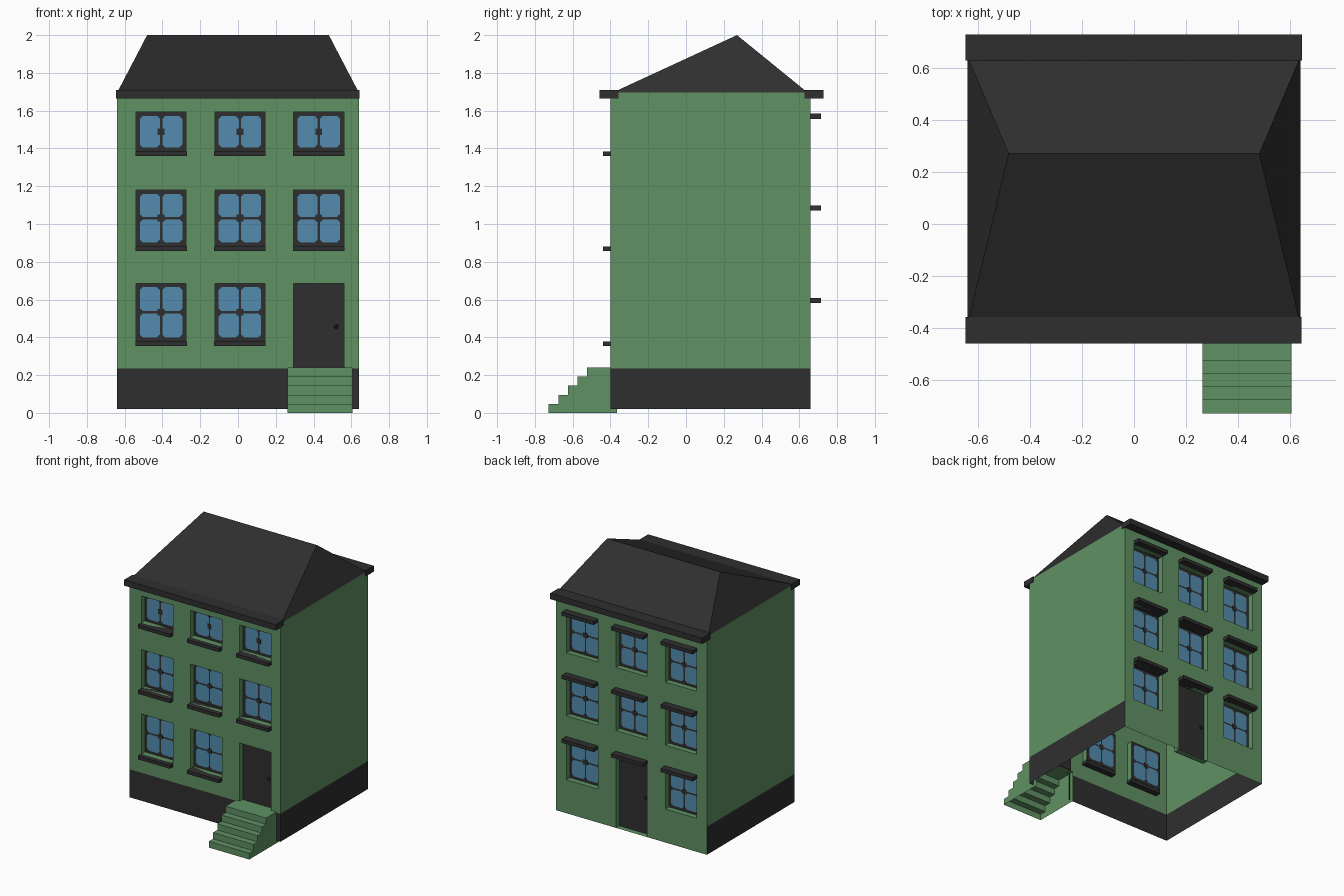
import bpy, bmesh
from mathutils import Vector

if "Cube" in bpy.data.objects:
    bpy.data.objects.remove(bpy.data.objects["Cube"])


def material(name, rgb):
    m = bpy.data.materials.new(name)
    m.diffuse_color = (*rgb, 1)
    m.use_nodes = True
    m.node_tree.nodes["Principled BSDF"].inputs["Base Color"].default_value = m.diffuse_color
    return m


GREEN = material("green_plaster", (0.115, 0.285, 0.125))
DARK = material("charcoal", (0.028, 0.028, 0.028))
BLUE = material("blue_glass", (0.088, 0.26, 0.43))


def finish(bm, name, mat):
    me = bpy.data.meshes.new(name)
    bm.to_mesh(me)
    bm.free()
    me.materials.append(mat)
    ob = bpy.data.objects.new(name, me)
    bpy.context.collection.objects.link(ob)
    return ob


def face(bm, pts, toward):
    """Add a flat face whose normal points toward the given point."""
    f = bm.faces.new([bm.verts.new(p) for p in pts])
    f.normal_update()
    if f.normal.dot(Vector(toward) - f.calc_center_median()) < 0:
        f.normal_flip()


def add_box(bm, x0, x1, y0, y1, z0, z1):
    vs = bmesh.ops.create_cube(bm, size=1)["verts"]
    for v in vs:
        v.co = ((x0 + x1) / 2 + v.co.x * (x1 - x0),
                (y0 + y1) / 2 + v.co.y * (y1 - y0),
                (z0 + z1) / 2 + v.co.z * (z1 - z0))


def box(name, mat, *dims):
    bm = bmesh.new()
    add_box(bm, *dims)
    return finish(bm, name, mat)


HW, YF, YB = 0.64, -0.40, 0.66          # half width, front wall, back wall
Z0, ZB, ZT = 0.02, 0.235, 1.695         # ground, top of base, top of wall
COLS = (-0.407, 0.01, 0.427)
REC, HALF = 0.045, 0.133                # opening recess and half width


def wall(name, y, s, z0, holes):
    """Wall sheet on a grid with openings left out and recessed reveals added."""
    bm = bmesh.new()
    xs = sorted({-HW, HW} | {h[0] for h in holes} | {h[1] for h in holes})
    zs = sorted({z0, ZT} | {h[2] for h in holes} | {h[3] for h in holes})
    for a, b in zip(xs, xs[1:]):
        for c, d in zip(zs, zs[1:]):
            mx, mz = (a + b) / 2, (c + d) / 2
            if any(h[0] < mx < h[1] and h[2] < mz < h[3] for h in holes):
                continue
            face(bm, [(a, y, c), (b, y, c), (b, y, d), (a, y, d)], (mx, s * 9, mz))
    yi = y - s * REC
    for a, b, c, d in holes:
        mid = ((a + b) / 2, y, (c + d) / 2)
        ring = [(a, c), (b, c), (b, d), (a, d)]
        for p, q in zip(ring, ring[1:] + ring[:1]):
            face(bm, [(p[0], y, p[1]), (q[0], y, q[1]),
                      (q[0], yi, q[1]), (p[0], yi, p[1])], mid)
    bmesh.ops.remove_doubles(bm, verts=bm.verts, dist=1e-5)
    finish(bm, name, GREEN)


def window(name, hole, y, rows):
    """Dark panel with chamfered blue panes showing on both sides."""
    a, b, c, d = hole
    box(name + "_frame", DARK, a, b, y - 0.002, y + 0.002, c, d)
    bm = bmesh.new()
    rim, gap, k, t = 0.02, 0.012, 0.016, 0.0045
    w = (b - a - 2 * rim - gap) / 2
    h = (d - c - 2 * rim - gap * (rows - 1)) / rows
    for i in range(2):
        for j in range(rows):
            x0, z0 = a + rim + i * (w + gap), c + rim + j * (h + gap)
            x1, z1 = x0 + w, z0 + h
            pts = [(x0 + k, z0), (x1 - k, z0), (x1, z0 + k), (x1, z1 - k),
                   (x1 - k, z1), (x0 + k, z1), (x0, z1 - k), (x0, z0 + k)]
            for s in (-1, 1):
                face(bm, [(x, y + s * t, z) for x, z in pts], (x0, y + s * 9, z0))
    finish(bm, name + "_panes", BLUE)
    # centre ornament
    mx, mz, r = (a + b) / 2, (c + d) / 2, 0.018
    box(name + "_ornament", DARK, mx - r, mx + r, y - 0.006, y + 0.006, mz - r, mz + r)


def door(name, hole, y, s, knob_x, knob_z):
    a, b, c, d = hole
    box(name, DARK, a, b, y - 0.004, y + 0.004, c, d)
    bm = bmesh.new()
    bmesh.ops.create_icosphere(bm, subdivisions=1, radius=0.013)
    bmesh.ops.translate(bm, verts=bm.verts, vec=(knob_x, y + s * 0.012, knob_z))
    finish(bm, name + "_knob", DARK)


def opening(cx, z0, z1):
    return (cx - HALF, cx + HALF, z0, z1)


# front facade: windows with sills, door on the right
front = [opening(cx, z0, z1) for z0, z1 in ((0.379, 0.686), (0.882, 1.18), (1.385, 1.592))
         for cx in COLS]
front[2] = opening(COLS[2], ZB, 0.686)
wall("front_wall", YF, -1, ZB, front)
for i, h in enumerate(front):
    if i == 2:
        door("front_door", h, YF + REC, -1, 0.52, 0.457)
        continue
    window(f"front_window_{i}", h, YF + REC, 1 if i > 5 else 2)
    box(f"front_sill_{i}", DARK, h[0] - 0.003, h[1] + 0.003, -0.44, YF + REC,
        h[2] - 0.026, h[2])

# back facade: windows with lintels, door in the middle
back = [opening(cx, zt - 0.305, zt) for zt in (0.582, 1.072, 1.557) for cx in (-0.42, 0, 0.42)]
back[1] = opening(0, Z0, 0.582)
wall("back_wall", YB, 1, Z0, back)
for i, h in enumerate(back):
    if i == 1:
        door("back_door", h, YB - REC, 1, -0.1, 0.3)
    else:
        window(f"back_window_{i}", h, YB - REC, 2)
    box(f"back_lintel_{i}", DARK, h[0] - 0.003, h[1] + 0.003, YB - REC, 0.715,
        h[3], h[3] + 0.027)

# side walls
bm = bmesh.new()
for s in (-1, 1):
    x = s * HW
    face(bm, [(x, YF, ZB), (x, YB, ZB), (x, YB, ZT), (x, YF, ZT)], (s * 9, 0, 1))
finish(bm, "side_walls", GREEN)

# dark base on the front and sides, open behind the steps
bm = bmesh.new()
for s in (-1, 1):
    x = s * HW
    face(bm, [(x, YF, Z0), (x, YB, Z0), (x, YB, ZB), (x, YF, ZB)], (s * 9, 0, 0))
for a, b in ((-HW, 0.27), (0.595, HW)):
    face(bm, [(a, YF, Z0), (b, YF, Z0), (b, YF, ZB), (a, YF, ZB)], (0, -9, 0))
finish(bm, "base", DARK)

# steps: open underneath
bm = bmesh.new()
SX0, SX1, RISE, RUN, SY = 0.262, 0.605, 0.048, 0.051, -0.727
prof = []
for i in range(5):
    prof += [(SY + RUN * i, RISE * i), (SY + RUN * i, RISE * (i + 1))]
prof.append((-0.365, RISE * 5))
for p, q in zip(prof, prof[1:]):
    face(bm, [(SX0, *p), (SX1, *p), (SX1, *q), (SX0, *q)], (0.43, -9, 9))
for x, t in ((SX0, -9), (SX1, 9)):
    face(bm, [(x, *p) for p in prof] + [(x, -0.365, 0)], (t, -0.5, 0.1))
bmesh.ops.remove_doubles(bm, verts=bm.verts, dist=1e-5)
finish(bm, "front_steps", GREEN)

# cornices
box("front_cornice", DARK, -0.646, 0.642, -0.458, -0.357, 1.665, 1.71)
box("back_cornice", DARK, -0.646, 0.644, 0.627, 0.727, 1.665, 1.71)

# hipped roof with an off-centre ridge
bm = bmesh.new()
RX, RY, RZ, EF, EB, EZ = 0.481, 0.27, 2.0, -0.39, 0.645, 1.695
for y in (EF, EB):
    face(bm, [(-HW, y, EZ), (HW, y, EZ), (RX, RY, RZ), (-RX, RY, RZ)], (0, y, 9))
for s in (-1, 1):
    face(bm, [(s * HW, EF, EZ), (s * HW, EB, EZ), (s * RX, RY, RZ)], (s * 9, 0, 9))
bmesh.ops.remove_doubles(bm, verts=bm.verts, dist=1e-5)
finish(bm, "roof", DARK)
